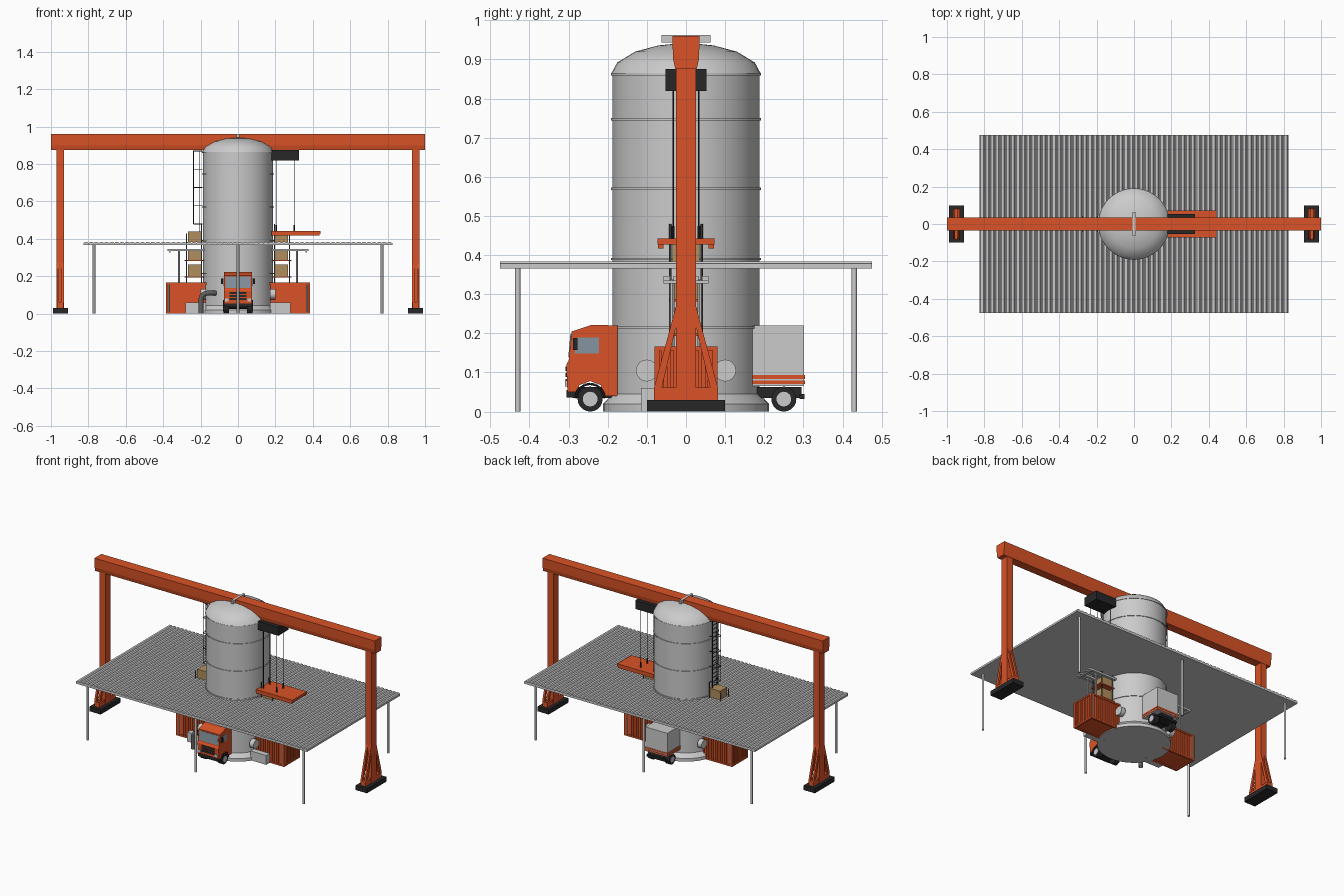
import bpy, bmesh, math
from mathutils import Matrix, Vector

if "Cube" in bpy.data.objects:
    bpy.data.objects.remove(bpy.data.objects["Cube"])


def material(name, r, g, b):
    m = bpy.data.materials.new(name)
    m.diffuse_color = (r, g, b, 1)
    m.use_nodes = True
    m.node_tree.nodes["Principled BSDF"].inputs["Base Color"].default_value = m.diffuse_color
    return m


ORANGE = material("orange", 0.70, 0.085, 0.02)
BLACK = material("black", 0.02, 0.02, 0.022)
WOOD = material("wood", 0.43, 0.27, 0.11)
GLASS = material("glass", 0.24, 0.30, 0.35)
LIGHT = material("light_grey", 0.6, 0.6, 0.58)
DARK = material("dark_grey", 0.12, 0.12, 0.12)


def finish(name, bm, mat=None, smooth=False):
    bmesh.ops.recalc_face_normals(bm, faces=bm.faces)
    me = bpy.data.meshes.new(name)
    bm.to_mesh(me)
    bm.free()
    ob = bpy.data.objects.new(name, me)
    bpy.context.collection.objects.link(ob)
    if mat:
        me.materials.append(mat)
    if smooth:
        bpy.context.view_layer.objects.active = ob
        ob.select_set(True)
        bpy.ops.object.shade_smooth_by_angle(angle=math.radians(35))
        ob.select_set(False)
    return ob


def boxes(name, spans, mat=None):
    """One mesh of boxes given as (x0, x1, y0, y1, z0, z1)."""
    bm = bmesh.new()
    for x0, x1, y0, y1, z0, z1 in spans:
        mid = Vector((x0 + x1, y0 + y1, z0 + z1)) / 2
        size = Matrix.Diagonal((abs(x1 - x0), y1 - y0, z1 - z0, 1))
        bmesh.ops.create_cube(bm, size=1, matrix=Matrix.Translation(mid) @ size)
    return finish(name, bm, mat)


def rods(name, pairs, r, mat=None, sides=8):
    """One mesh of cylinders between pairs of points."""
    bm = bmesh.new()
    for a, b in pairs:
        a, b = Vector(a), Vector(b)
        turn = (b - a).to_track_quat('Z', 'Y').to_matrix().to_4x4()
        bmesh.ops.create_cone(bm, cap_ends=True, segments=sides, radius1=r, radius2=r,
                              depth=(b - a).length, matrix=Matrix.Translation((a + b) / 2) @ turn)
    return finish(name, bm, mat, True)


def extrude(name, pts, axis, lo, hi, mat=None):
    """Extrude a profile along x (pts are y,z) or along y (pts are x,z)."""
    bm = bmesh.new()
    put = (lambda p, t: (t, p[0], p[1])) if axis == 'x' else (lambda p, t: (p[0], t, p[1]))
    a = [bm.verts.new(put(p, lo)) for p in pts]
    b = [bm.verts.new(put(p, hi)) for p in pts]
    bm.faces.new(a)
    bm.faces.new(b[::-1])
    for i in range(len(pts)):
        j = (i + 1) % len(pts)
        bm.faces.new((a[i], a[j], b[j], b[i]))
    return finish(name, bm, mat)


def lathe(name, prof, mat=None, sides=40):
    bm = bmesh.new()
    vs = [bm.verts.new((r, 0, z)) for r, z in prof]
    es = [bm.edges.new(p) for p in zip(vs, vs[1:])]
    bmesh.ops.spin(bm, geom=vs + es, axis=(0, 0, 1), cent=(0, 0, 0), angle=2 * math.pi, steps=sides)
    bmesh.ops.remove_doubles(bm, verts=bm.verts, dist=1e-4)
    return finish(name, bm, mat, True)


S = (-1, 1)

# Silo with domed roof, base skirt, band rings and roof bar
lathe("silo", [(0, 0), (0.212, 0), (0.212, 0.02), (0.188, 0.045), (0.188, 0.86), (0.192, 0.862),
               (0.176, 0.892), (0.13, 0.92), (0.07, 0.936), (0, 0.943)])
for z in (0.215, 0.39, 0.57, 0.747, 0.862):
    lathe("silo_band", [(0.186, z - 0.003), (0.192, z - 0.003), (0.192, z + 0.003), (0.186, z + 0.003)])
boxes("roof_bar", [(-0.007, 0.007, -0.063, 0.063, 0.943, 0.962)])

# Gantry beam, legs, braces and feet
extrude("gantry_beam", [(-0.035, 0.96), (0.035, 0.96), (0.033, 0.90), (0.027, 0.875),
                        (-0.027, 0.875), (-0.033, 0.90)], 'x', -1, 1, ORANGE)
for s in S:
    boxes("gantry_leg", [(s * 0.95 - 0.021, s * 0.95 + 0.021, -0.025, 0.025, 0.03, 0.88),
                         (s * 0.95 - 0.018, s * 0.95 + 0.018, -0.082, 0.082, 0.03, 0.062)], ORANGE)
    boxes("gantry_foot", [(s * 0.95 - 0.04, s * 0.95 + 0.04, -0.1, 0.1, 0, 0.03)], BLACK)
    for t in S:
        for d in S:
            x = s * 0.95 + d * 0.013
            extrude("leg_brace", [(t * 0.082, 0.06), (t * 0.062, 0.06), (t * 0.02, 0.24),
                                  (t * 0.02, 0.29)], 'x', x - 0.006, x + 0.006, ORANGE)

# Hoist trolley, cables and hanging platform
boxes("trolley", [(0.18, 0.325, -0.053, 0.053, 0.82, 0.875)], BLACK)
rods("hoist_cables", [((x, y, 0.44), (x, y, 0.83)) for x in (0.205, 0.3) for y in (-0.033, 0.033)],
     0.002, BLACK, 6)
boxes("hanging_platform", [(0.18, 0.44, -0.073, 0.073, 0.427, 0.443)]
      + [(0.18, 0.435, t * 0.064 - 0.007, t * 0.064 + 0.007, 0.417, 0.428) for t in S], ORANGE)
rods("cable_anchors", [((x, y, 0.44), (x, y, 0.475)) for x in (0.205, 0.3) for y in (-0.033, 0.033)],
     0.004, BLACK)

# Corrugated deck on six posts
n, step = 60, 1.65 / 60
prof = [(-0.825, 0.366)]
for i in range(n):
    x = -0.825 + i * step
    prof += [(x, 0.378), (x + step * 0.2, 0.384), (x + step * 0.7, 0.384), (x + step * 0.9, 0.378)]
prof += [(0.825, 0.378), (0.825, 0.366)]
extrude("deck", prof, 'y', -0.475, 0.475, LIGHT)
rods("deck_posts", [((x, y, 0), (x, y, 0.37)) for x in (-0.77, 0, 0.77) for y in (-0.43, 0.43)],
     0.007, None, 12)

# Side stations: container, racks with crates, high shelf and ground box
for s in S:
    boxes("container", [(s * 0.15, s * 0.378, -0.072, 0.072, 0.006, 0.16)], ORANGE)
    frame = [(s * x - 0.006, s * x + 0.006, y - 0.006, y + 0.006, 0, 0.166)
             for x in (0.155, 0.379) for y in (-0.074, 0.074)]
    frame += [(s * 0.15, s * 0.385, y - 0.006, y + 0.006, z, z + 0.01)
              for y in (-0.074, 0.074) for z in (0, 0.156)]
    frame += [(s * 0.373, s * 0.385, -0.08, 0.08, z, z + 0.01) for z in (0, 0.156)]
    boxes("container_frame", frame, ORANGE)
    ribs = [(s * (0.175 + i * 0.016), s * (0.183 + i * 0.016), -0.077, 0.077, 0.01, 0.157)
            for i in range(12)]
    ribs += [(s * 0.37, s * 0.382, -0.064 + i * 0.016, -0.056 + i * 0.016, 0.01, 0.157) for i in range(8)]
    boxes("container_ribs", ribs, ORANGE)
    rods("door_bars", [((s * 0.37, y, 0.008), (s * 0.37, y, 0.158)) for y in (-0.078, 0.078)], 0.003, LIGHT)

    crates = [(s * 0.192, s * 0.268, -0.035, 0.035, z, z + h)
              for z, h in ((0.2, 0.063), (0.288, 0.048), (0.384, 0.056))]
    boxes("crates", crates, WOOD)
    boxes("rack_shelves", [(s * 0.18, s * 0.285, -0.042, 0.042, z, z + 0.007) for z in (0.193, 0.281)], ORANGE)
    rods("rack_posts", [((s * x, y, 0.165), (s * x, y, z)) for x, z in ((0.195, 0.48), (0.275, 0.43))
                        for y in (-0.04, 0.04)], 0.003, DARK, 6)
    rods("shelf_posts", [((s * 0.315, y, 0.165), (s * 0.315, y, 0.338)) for y in (-0.035, 0.035)], 0.006)
    boxes("high_shelf", [(s * 0.17, s * 0.378, y - 0.008, y + 0.008, 0.334, 0.346)
                         for y in (-0.049, -0.024, 0.024, 0.049)]
          + [(s * 0.36, s * 0.37, -0.057, 0.057, 0.328, 0.335)], LIGHT)
    boxes("ground_box", [(s * 0.17, s * 0.282, -0.115, -0.08, 0, 0.06)], LIGHT)
    rods("wall_lamp", [((s * 0.17, y, 0.105), (s * 0.2, y, 0.105)) for y in (-0.1, 0.1)], 0.028, LIGHT, 16)

# Caged ladder on the left side of the silo
lad = [((-0.205, y, 0.38), (-0.205, y, 0.87)) for y in (-0.022, 0.022)]
lad += [((-0.205, -0.022, 0.4 + i * 0.026), (-0.205, 0.022, 0.4 + i * 0.026)) for i in range(18)]
lad += [((-0.238, y, 0.48), (-0.238, y, 0.87)) for y in (-0.014, 0.014)]
for i in range(5):
    z = 0.48 + i * 0.0975
    cage = [(-0.19, -0.03, z), (-0.238, -0.014, z), (-0.238, 0.014, z), (-0.19, 0.03, z)]
    lad += list(zip(cage, cage[1:]))
rods("ladder", lad, 0.002, BLACK, 6)

# Curved feed pipe at the front
cu = bpy.data.curves.new("feed_pipe", 'CURVE')
cu.dimensions = '3D'
cu.bevel_depth = 0.013
sp = cu.splines.new('POLY')
path = [(-0.198, -0.175, 0)] + [(-0.163 - 0.035 * math.cos(a), -0.175, 0.075 + 0.035 * math.sin(a))
                               for a in (i * math.pi / 12 for i in range(7))] + [(-0.12, -0.15, 0.11)]
sp.points.add(len(path) - 1)
for p, c in zip(sp.points, path):
    p.co = (*c, 1)
cu.materials.append(DARK)
bpy.context.collection.objects.link(bpy.data.objects.new("feed_pipe", cu))

# Truck cab
extrude("truck_cab", [(-0.303, 0.05), (-0.282, 0.05), (-0.272, 0.068), (-0.245, 0.078), (-0.218, 0.068),
                      (-0.208, 0.04), (-0.175, 0.04), (-0.175, 0.22), (-0.24, 0.222), (-0.292, 0.205),
                      (-0.3, 0.13), (-0.306, 0.12)], 'x', -0.076, 0.076, ORANGE)
extrude("windscreen", [(-0.301, 0.138), (-0.2955, 0.198), (-0.28, 0.198), (-0.28, 0.138)],
        'x', -0.067, 0.067, GLASS)
extrude("side_windows", [(-0.285, 0.148), (-0.278, 0.19), (-0.222, 0.19), (-0.222, 0.148)],
        'x', -0.0775, 0.0775, GLASS)
boxes("grille", [(-0.045, 0.045, -0.308, -0.295, z, z + 0.011) for z in (0.072, 0.088, 0.104)]
      + [(-0.072, 0.072, -0.306, -0.27, 0.036, 0.055)], BLACK)
boxes("headlights", [(s * 0.05, s * 0.07, -0.309, -0.295, 0.064, 0.08) for s in S], LIGHT)
boxes("mirrors", [(s * 0.08, s * 0.092, -0.289, -0.277, 0.158, 0.188) for s in S], BLACK)

# Truck chassis, cargo body and wheels
boxes("chassis", [(-0.045, 0.045, -0.29, 0.295, 0.035, 0.063), (-0.068, 0.068, 0.29, 0.303, 0.032, 0.045)], BLACK)
boxes("cargo_body", [(-0.078, 0.078, -0.165, 0.302, 0.065, 0.22)], LIGHT)
boxes("cargo_stripes", [(-0.08, 0.08, -0.165, 0.304, z, z + 0.009) for z in (0.07, 0.084)], ORANGE)
wheels = [(s, y) for s in S for y in (-0.245, 0.25)]
rods("tyres", [((s * 0.047, y, 0.032), (s * 0.077, y, 0.032)) for s, y in wheels], 0.032, BLACK, 20)
rods("hubs", [((s * 0.05, y, 0.032), (s * 0.079, y, 0.032)) for s, y in wheels], 0.019, LIGHT, 14)
rods("axles", [((-0.06, y, 0.032), (0.06, y, 0.032)) for y in (-0.245, 0.25)], 0.007, BLACK)
for s in S:
    arc = [(s * 0.077, -0.245 + 0.037 * math.cos(a), 0.034 + 0.037 * math.sin(a))
           for a in (i * math.pi / 8 for i in range(9))]
    rods("wheel_arch", list(zip(arc, arc[1:])), 0.003, BLACK, 6)
